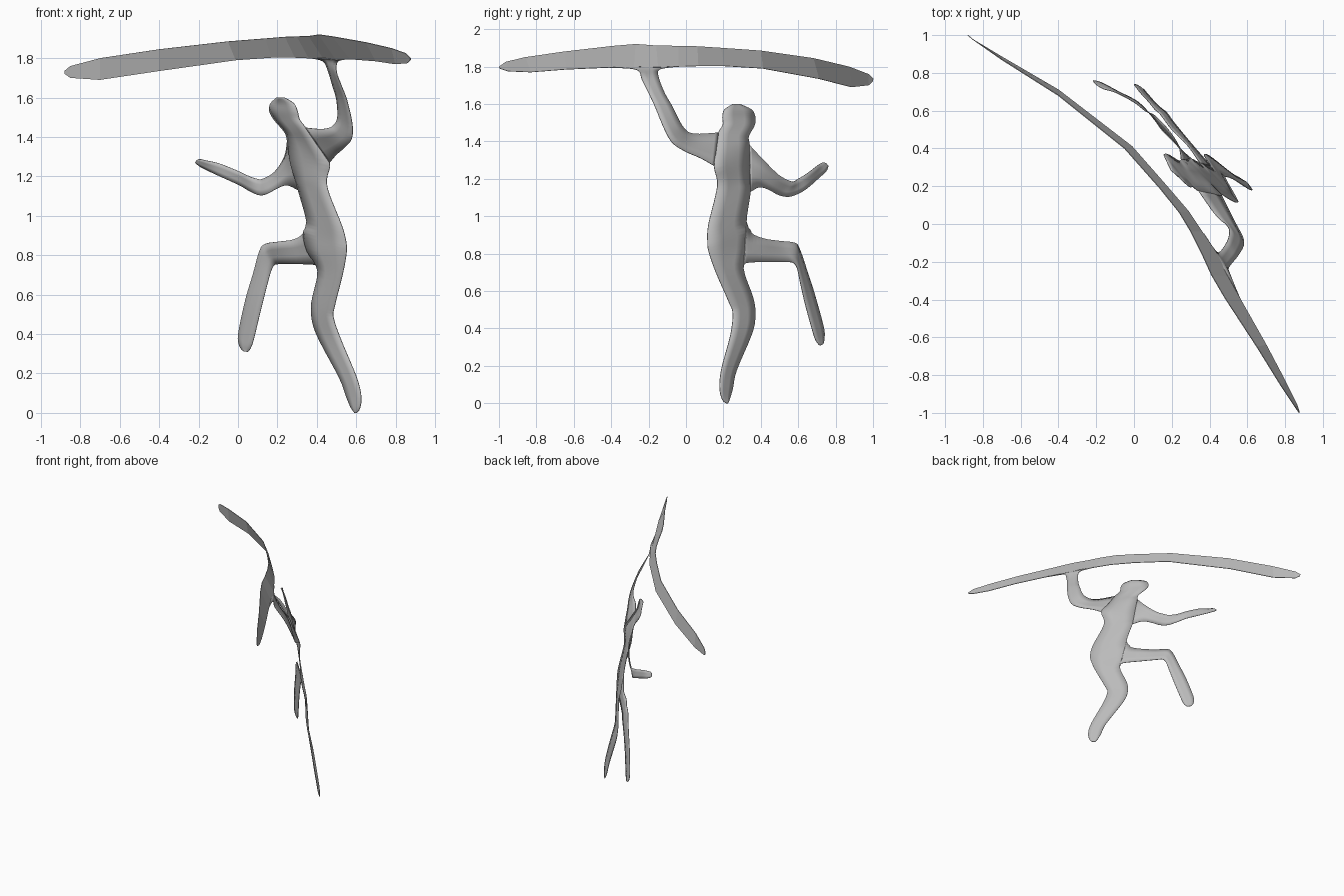
import bpy
from mathutils import Vector

metal = bpy.data.materials.new("grey_metal")
metal.diffuse_color = (0.5, 0.5, 0.5, 1)


def spline(p0, p1, p2, p3, t):
    """Catmull-Rom point between p1 and p2."""
    return 0.5 * (2 * p1 + (p2 - p0) * t + (2 * p0 - 5 * p1 + 4 * p2 - p3) * t ** 2
                  + (3 * p1 - p0 - 3 * p2 + p3) * t ** 3)


def rail(points, steps):
    n = len(points)
    out = []
    for i in range(n - 1):
        ring = [points[max(0, min(n - 1, i + k))] for k in (-1, 0, 1, 2)]
        out += [spline(*ring, s / steps) for s in range(steps)]
    return out + [points[-1]]


def ribbon(name, stations, steps=4, columns=3, smooth=True):
    """Bent sheet metal strip between two edge rails (one station = both edge points)."""
    left = rail([Vector(s[:3]) for s in stations], steps)
    right = rail([Vector(s[3:]) for s in stations], steps)
    verts = [a.lerp(b, c / columns) for a, b in zip(left, right) for c in range(columns + 1)]
    w = columns + 1
    faces = [(r * w + c, r * w + c + 1, (r + 1) * w + c + 1, (r + 1) * w + c)
             for r in range(len(left) - 1) for c in range(columns)]
    mesh = bpy.data.meshes.new(name)
    mesh.from_pydata(verts, [], faces)
    mesh.materials.append(metal)
    obj = bpy.data.objects.new(name, mesh)
    bpy.context.collection.objects.link(obj)
    sheet = obj.modifiers.new("sheet_thickness", 'SOLIDIFY')
    sheet.thickness = 0.004
    sheet.offset = 0
    if smooth:
        bpy.ops.object.select_all(action='DESELECT')
        obj.select_set(True)
        bpy.context.view_layer.objects.active = obj
        bpy.ops.object.shade_smooth_by_angle()
    return obj


# Long board carried overhead: upper edge, lower edge
ribbon("overhead_board", [
    (-.88, 1.0, 1.735, -.878, .998, 1.72),
    (-.85, .975, 1.76, -.85, .975, 1.70),
    (-.70, .87, 1.80, -.70, .885, 1.69),
    (-.40, .68, 1.845, -.40, .71, 1.735),
    (-.05, .40, 1.885, -.01, .41, 1.79),
    (.14, .185, 1.90, .17, .205, 1.803),
    (.24, .06, 1.908, .29, .065, 1.803),
    (.30, -.04, 1.91, .36, -.04, 1.80),
    (.36, -.16, 1.912, .435, -.15, 1.797),
    (.41, -.27, 1.92, .50, -.28, 1.79),
    (.48, -.39, 1.91, .57, -.41, 1.795),
    (.65, -.65, 1.88, .70, -.64, 1.785),
    (.78, -.86, 1.85, .80, -.83, 1.77),
    (.85, -.965, 1.825, .86, -.95, 1.775),
    (.875, -1.0, 1.80, .875, -.995, 1.79)], steps=1, columns=1, smooth=False)

# Head, torso and standing leg: left edge, right edge
ribbon("head_torso_and_standing_leg", [
    (.195, .285, 1.60, .235, .25, 1.60),
    (.165, .35, 1.57, .283, .205, 1.57),
    (.16, .37, 1.53, .302, .195, 1.53),
    (.185, .366, 1.485, .312, .197, 1.49),
    (.236, .335, 1.425, .343, .174, 1.447),
    (.25, .34, 1.38, .40, .162, 1.36),
    (.265, .34, 1.27, .465, .15, 1.27),
    (.29, .34, 1.185, .45, .168, 1.185),
    (.305, .345, 1.13, .463, .158, 1.11),
    (.348, .323, .97, .525, .12, .955),
    (.33, .35, .91, .548, .115, .87),
    (.35, .34, .82, .55, .122, .81),
    (.404, .307, .72, .53, .16, .70),
    (.373, .36, .56, .49, .23, .54),
    (.378, .37, .46, .485, .25, .48),
    (.414, .35, .365, .525, .238, .365),
    (.515, .27, .175, .60, .19, .185),
    (.55, .25, .08, .625, .18, .085),
    (.573, .235, .027, .618, .193, .022),
    (.592, .225, .0, .602, .215, .0)])

# Arm reaching up and flaring into the board: inner edge, outer edge
ribbon("raised_arm", [
    (.343, .174, 1.447, .465, .15, 1.27),
    (.414, .072, 1.44, .50, .08, 1.31),
    (.455, .025, 1.445, .54, .0, 1.345),
    (.485, .0, 1.46, .576, -.07, 1.39),
    (.505, -.03, 1.50, .58, -.115, 1.465),
    (.50, -.075, 1.59, .553, -.165, 1.585),
    (.48, -.115, 1.66, .525, -.20, 1.66),
    (.454, -.147, 1.745, .50, -.235, 1.73),
    (.43, -.14, 1.785, .507, -.262, 1.783),
    (.37, -.05, 1.80, .56, -.39, 1.796)])

# Arm stretched out to the side: top edge, bottom edge
ribbon("outstretched_arm", [
    (.25, .34, 1.38, .305, .345, 1.13),
    (.236, .415, 1.30, .25, .393, 1.155),
    (.185, .495, 1.222, .20, .445, 1.14),
    (.125, .56, 1.187, .15, .495, 1.113),
    (.10, .58, 1.187, .11, .55, 1.104),
    (.058, .60, 1.20, .06, .61, 1.125),
    (.0, .645, 1.227, .008, .655, 1.155),
    (-.094, .695, 1.265, -.08, .70, 1.195),
    (-.16, .715, 1.28, -.165, .745, 1.235),
    (-.195, .735, 1.287, -.20, .757, 1.255),
    (-.212, .75, 1.281, -.216, .76, 1.27)])

# Leg lifted in stride with bent knee: front edge, rear edge
ribbon("lifted_leg", [
    (.348, .323, .97, .404, .307, .72),
    (.33, .35, .91, .393, .323, .75),
    (.28, .42, .88, .30, .43, .755),
    (.20, .50, .868, .21, .54, .755),
    (.14, .58, .858, .185, .575, .75),
    (.11, .607, .825, .168, .595, .72),
    (.075, .65, .70, .148, .61, .65),
    (.038, .69, .575, .115, .64, .52),
    (.003, .735, .41, .08, .68, .375),
    (.003, .74, .355, .067, .695, .335),
    (.018, .735, .322, .055, .71, .314),
    (.035, .725, .311, .046, .715, .31)])
